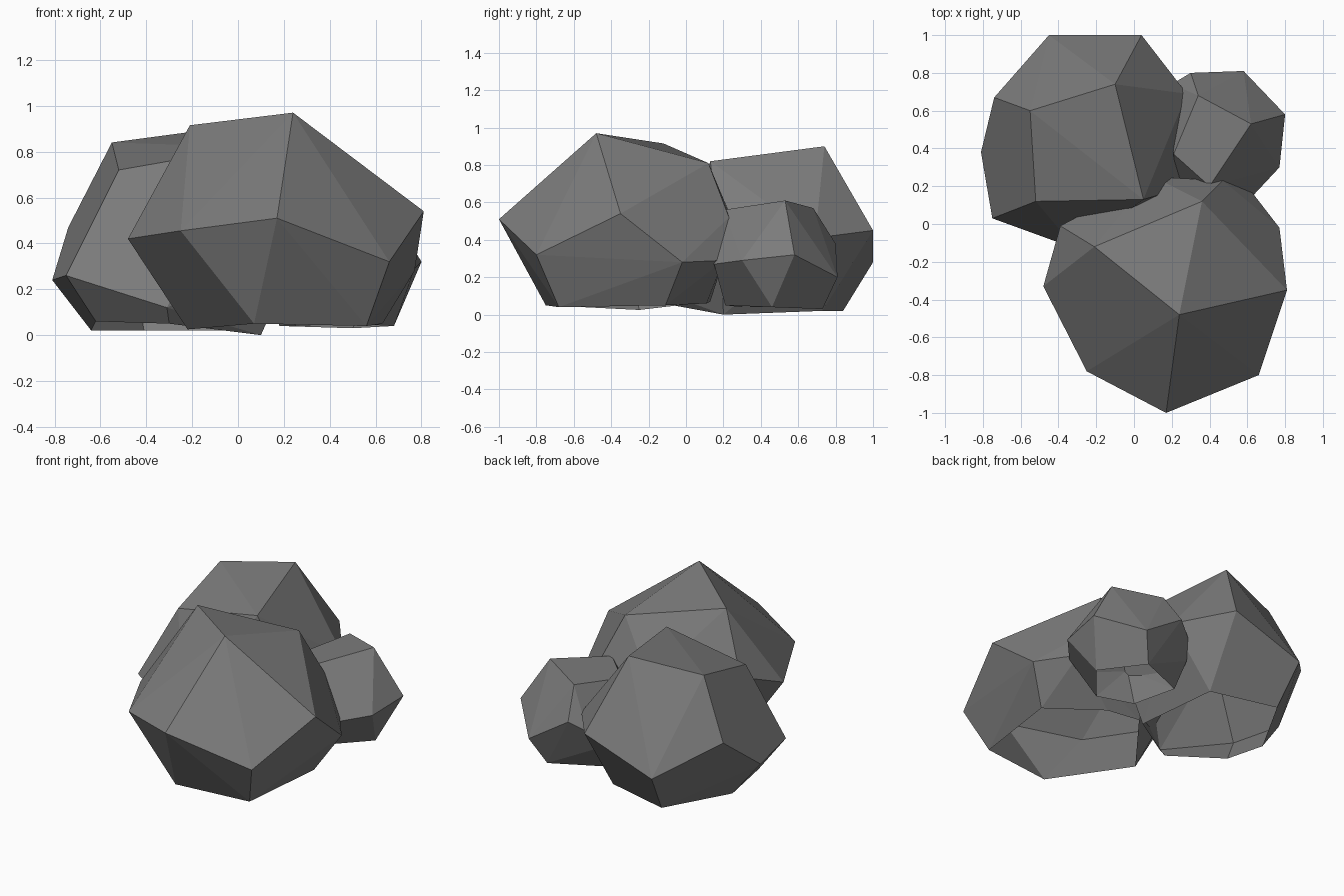
import bpy, bmesh

stone = bpy.data.materials.new("dark grey stone")
stone.diffuse_color = (0.20, 0.20, 0.20, 1)


def boulder(name, corners):
    """Faceted rock shell: convex hull over corner points, open underneath."""
    bm = bmesh.new()
    for p in corners:
        bm.verts.new(p)
    bmesh.ops.convex_hull(bm, input=bm.verts)
    loose = [v for v in bm.verts if not v.link_faces]
    bmesh.ops.delete(bm, geom=loose, context='VERTS')
    bmesh.ops.recalc_face_normals(bm, faces=bm.faces)
    # the underside is hollow
    under = [f for f in bm.faces if all(v.co.z < 0.1 for v in f.verts)]
    bmesh.ops.delete(bm, geom=under, context='FACES')
    # merge nearly coplanar triangles into broad facets
    bmesh.ops.dissolve_limit(bm, angle_limit=0.06, verts=bm.verts, edges=bm.edges)
    me = bpy.data.meshes.new(name)
    bm.to_mesh(me)
    bm.free()
    me.materials.append(stone)
    ob = bpy.data.objects.new(name, me)
    bpy.context.collection.objects.link(ob)
    return ob


# large front boulder: crown, waist, base
boulder("front_boulder", [
    (.24, -.48, .97), (-.21, -.12, .915), (.36, .12, .81),
    (-.48, -.33, .42), (-.25, -.78, .455), (.17, -1, .51), (.66, -.80, .32),
    (.81, -.35, .54), (.77, -.02, .28), (.60, .20, .29), (.47, .23, .52),
    (.10, .25, .50), (-.39, -.01, .55),
    (.07, -.75, .05), (.56, -.68, .04), (-.22, -.25, .025),
    (.63, -.11, .05), (.30, .11, .06), (.07, .13, .07)])

# tall back boulder
boulder("back_boulder", [
    (-.10, .74, .90), (-.55, .60, .84), (-.52, .12, .72), (.05, .13, .82),
    (-.81, .38, .24), (-.75, .03, .26), (-.74, .67, .47), (-.45, 1, .28), (.04, 1, .45),
    (.28, .69, .41), (.26, .19, .36), (-.31, -.13, .12), (-.30, -.07, .05),
    (-.62, .13, .06), (-.64, .43, .02), (-.41, .84, .02), (.02, .73, .02), (.10, .20, .0)])

# small side boulder
boulder("small_boulder", [
    (.62, .53, .61), (.34, .68, .57), (.40, .20, .56), (.21, .37, .53),
    (.80, .58, .32), (.77, .30, .29), (.63, .15, .27), (.58, .81, .20), (.30, .80, .38),
    (.20, .74, .32), (.16, .68, .20), (.68, .46, .04), (.50, .73, .03), (.18, .59, .04),
    (.22, .20, .33), (.25, .30, .04), (.47, .21, .05)])
